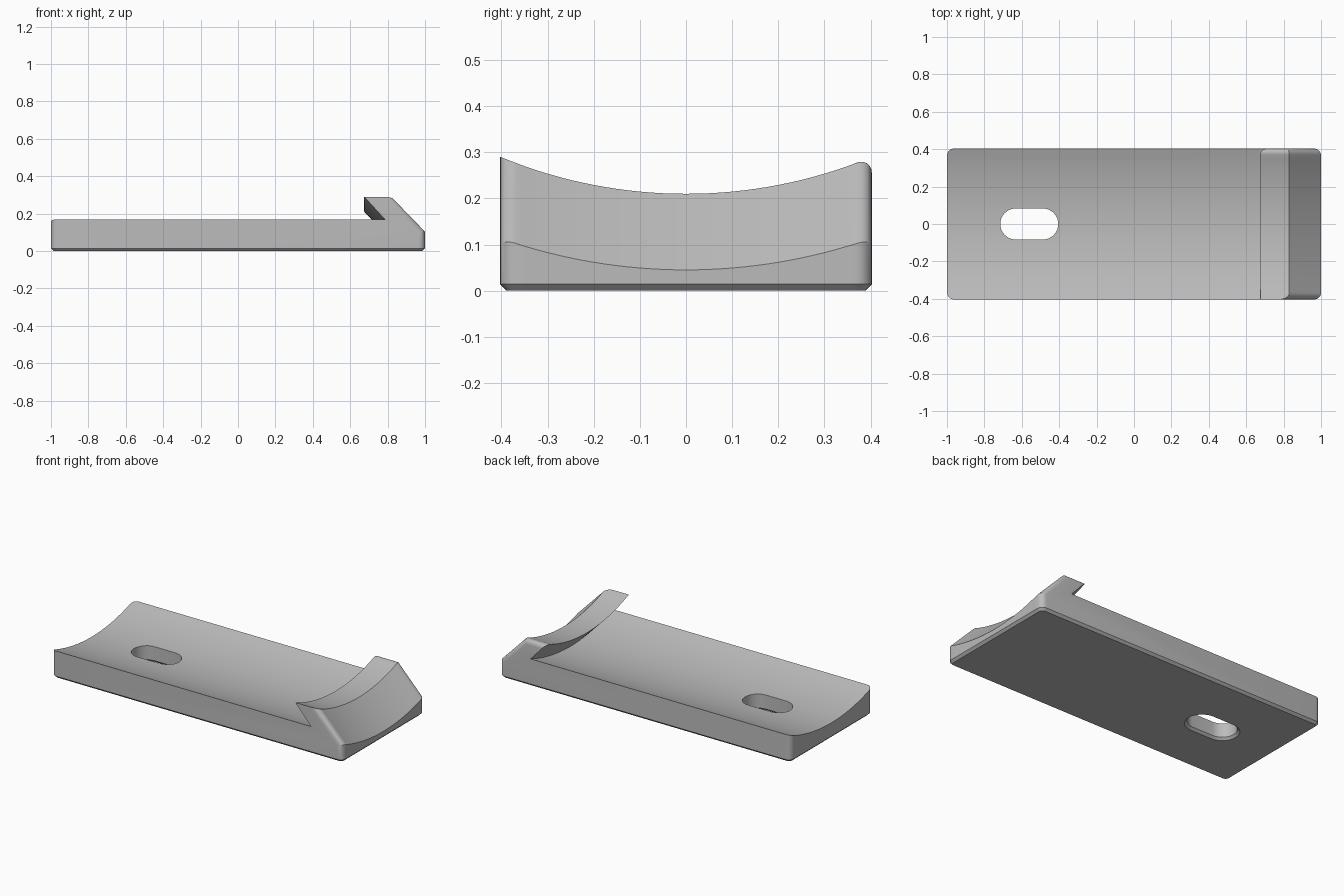
import bpy, bmesh, math

if "Cube" in bpy.data.objects:
    bpy.data.objects.remove(bpy.data.objects["Cube"], do_unlink=True)

HALF = 0.403          # half width
AXIS_Z = 1.265        # height of the axis the curved surfaces turn about

grey = bpy.data.materials.new("plain grey")
grey.use_nodes = True
COLOR = (0.5, 0.5, 0.5, 1)
grey.diffuse_color = COLOR
grey.node_tree.nodes["Principled BSDF"].inputs["Base Color"].default_value = COLOR


def make_object(name, bm):
    bmesh.ops.recalc_face_normals(bm, faces=bm.faces)
    mesh = bpy.data.meshes.new(name)
    bm.to_mesh(mesh)
    bm.free()
    mesh.materials.append(grey)
    obj = bpy.data.objects.new(name, mesh)
    bpy.context.collection.objects.link(obj)
    return obj


def bevel(bm, edges, size, segments):
    bmesh.ops.bevel(bm, geom=edges, offset=size, offset_type='OFFSET', segments=segments,
                    profile=0.5, affect='EDGES', clamp_overlap=False)


# Plate with hooked lip: side profile as (x, radius from axis); None lies on the floor
profile = [(-1, None), (1, None), (1, 1.22), (0.83, 1.055),
           (0.675, 1.055), (0.785, 1.167), (-1, 1.167)]
STEPS = 28
columns = [-HALF] + [-0.35 + 0.7 * i / STEPS for i in range(STEPS + 1)] + [HALF]

bm = bmesh.new()
grid = [[bm.verts.new((x, y, 0 if r is None else AXIS_Z - math.sqrt(r * r - y * y)))
         for x, r in profile] for y in columns]
n = len(profile)
for a, b in zip(grid, grid[1:]):
    for i in range(n):
        j = (i + 1) % n
        bm.faces.new((a[i], a[j], b[j], b[i]))
for side in (grid[0], grid[-1]):
    bm.faces.new(side)
bmesh.ops.recalc_face_normals(bm, faces=bm.faces)

# Rounded upright corners, slope edges and the rear edge of the lip
front, back = grid[0], grid[-1]
pairs = [(s[i], s[(i + 1) % n]) for s in (front, back) for i in (1, 2, 6)]
pairs.append((back[3], back[4]))
bevel(bm, [bm.edges.get(p) for p in pairs], 0.036, 6)

# Chamfer around the underside
bm.normal_update()
rim = [e for e in bm.edges if all(abs(v.co.z) < 1e-4 for v in e.verts)
       and min(f.normal.z for f in e.link_faces) < -0.9
       and max(f.normal.z for f in e.link_faces) > -0.5]
bevel(bm, rim, 0.014, 1)
plate = make_object("hooked_plate", bm)

# Slot cutter, flared at the bottom
bm = bmesh.new()
rings = []
for z, radius in ((-0.02, 0.117), (0.014, 0.083), (0.4, 0.083)):
    ring = []
    for cx, start in ((-0.488, -math.pi / 2), (-0.632, math.pi / 2)):
        for k in range(17):
            t = start + math.pi * k / 16
            ring.append(bm.verts.new((cx + radius * math.cos(t), radius * math.sin(t), z)))
    rings.append(ring)
for a, b in zip(rings, rings[1:]):
    for i in range(len(a)):
        j = (i + 1) % len(a)
        bm.faces.new((a[i], a[j], b[j], b[i]))
bm.faces.new(rings[0])
bm.faces.new(rings[-1])
cutter = make_object("slot_cutter", bm)
cutter.hide_render = True

# Cut the slot, then shade smooth with sharp edges kept
cut = plate.modifiers.new("slot", 'BOOLEAN')
cut.operation = 'DIFFERENCE'
cut.solver = 'EXACT'
cut.object = cutter
bpy.ops.object.select_all(action='DESELECT')
plate.select_set(True)
bpy.context.view_layer.objects.active = plate
bpy.ops.object.modifier_apply(modifier=cut.name)
bpy.data.objects.remove(cutter, do_unlink=True)
bpy.ops.object.shade_smooth_by_angle(angle=math.radians(25))
